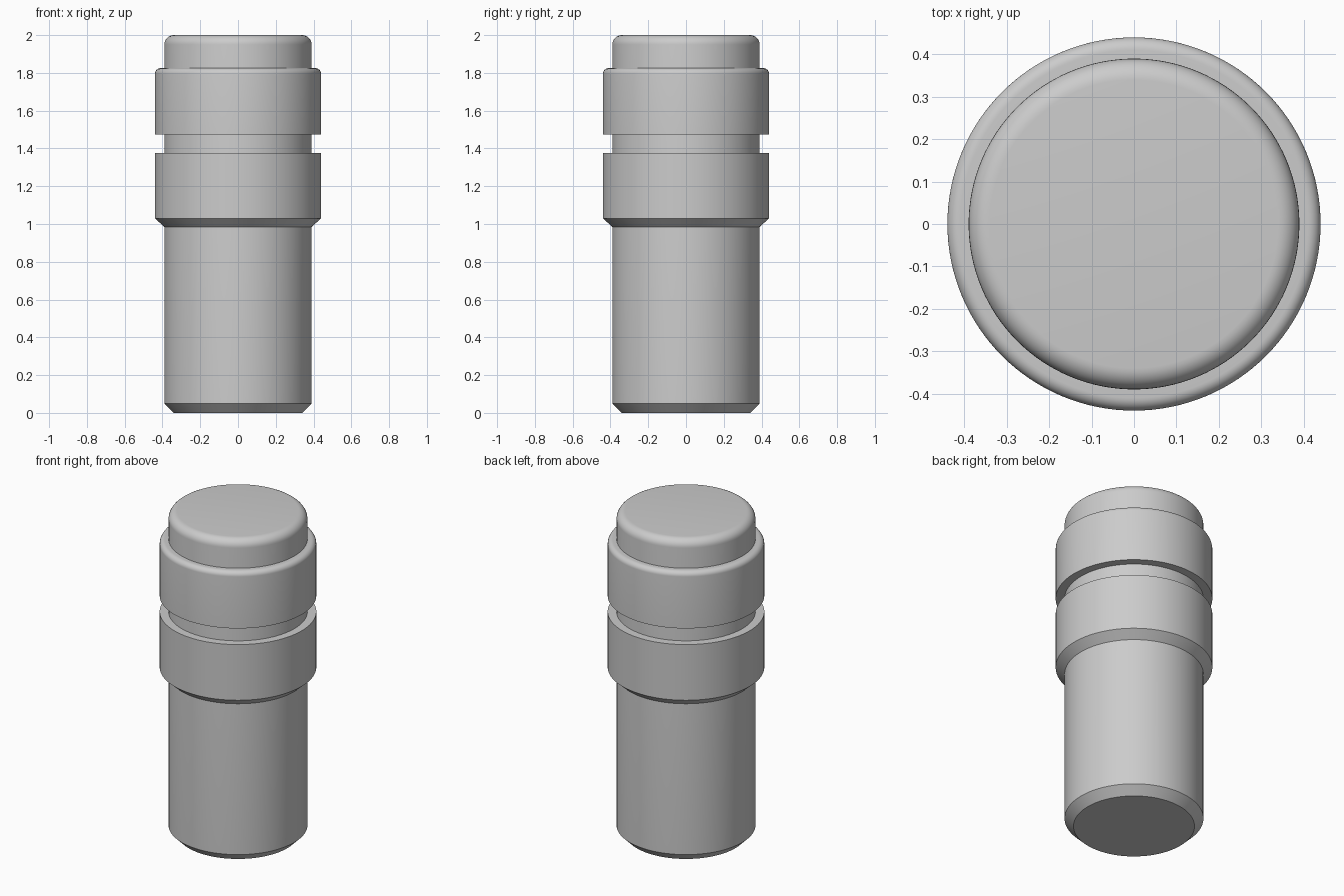
import bpy
import bmesh
from math import cos, sin, pi, radians

SIDES = 128
SHAFT_R, COLLAR_R, CORE_R = 0.39, 0.44, 0.37

old = bpy.data.objects.get("Cube")
if old:
    bpy.data.objects.remove(old, do_unlink=True)

grey = bpy.data.materials.new("plain grey")
grey.use_nodes = True
grey.diffuse_color = (0.6, 0.6, 0.6, 1)
grey.node_tree.nodes["Principled BSDF"].inputs["Base Color"].default_value = (0.6, 0.6, 0.6, 1)


def fillet(r, z, size, steps=8):
    """Rounded upper outer edge, from the side wall to the top face."""
    return [(r - size + size * cos(i * pi / 2 / steps),
             z - size + size * sin(i * pi / 2 / steps)) for i in range(steps + 1)]


def lathe(name, profile, closed=False):
    """Spin a (radius, height) profile around the z axis."""
    bm = bmesh.new()
    verts = [bm.verts.new((r, 0, z)) for r, z in profile]
    pairs = list(zip(verts, verts[1:]))
    if closed:
        pairs.append((verts[-1], verts[0]))
    edges = [bm.edges.new(p) for p in pairs]
    bmesh.ops.spin(bm, geom=verts + edges, cent=(0, 0, 0), axis=(0, 0, 1),
                   angle=2 * pi, steps=SIDES, use_merge=True)
    bmesh.ops.remove_doubles(bm, verts=bm.verts, dist=0.0001)
    if not closed:
        bmesh.ops.holes_fill(bm, edges=[e for e in bm.edges if e.is_boundary], sides=0)
    bmesh.ops.recalc_face_normals(bm, faces=bm.faces)
    mesh = bpy.data.meshes.new(name)
    bm.to_mesh(mesh)
    bm.free()
    mesh.materials.append(grey)
    obj = bpy.data.objects.new(name, mesh)
    bpy.context.collection.objects.link(obj)
    bpy.ops.object.select_all(action="DESELECT")
    obj.select_set(True)
    bpy.context.view_layer.objects.active = obj
    bpy.ops.object.shade_smooth_by_angle(angle=radians(30))
    return obj


# Shaft: chamfered foot and rounded top
lathe("shaft", [(SHAFT_R - 0.05, 0), (SHAFT_R, 0.05)] + fillet(SHAFT_R, 2.0, 0.05))

# Lower collar: chamfer underneath, square top edge at the groove
lathe("lower_collar", [(CORE_R, 0.985), (SHAFT_R, 0.985), (COLLAR_R, 1.03),
                       (COLLAR_R, 1.375), (CORE_R, 1.375)], closed=True)

# Upper collar: square lower edge at the groove, rounded top
lathe("upper_collar", [(CORE_R, 1.475), (COLLAR_R, 1.475)]
      + fillet(COLLAR_R, 1.825, 0.03) + [(CORE_R, 1.825)], closed=True)
